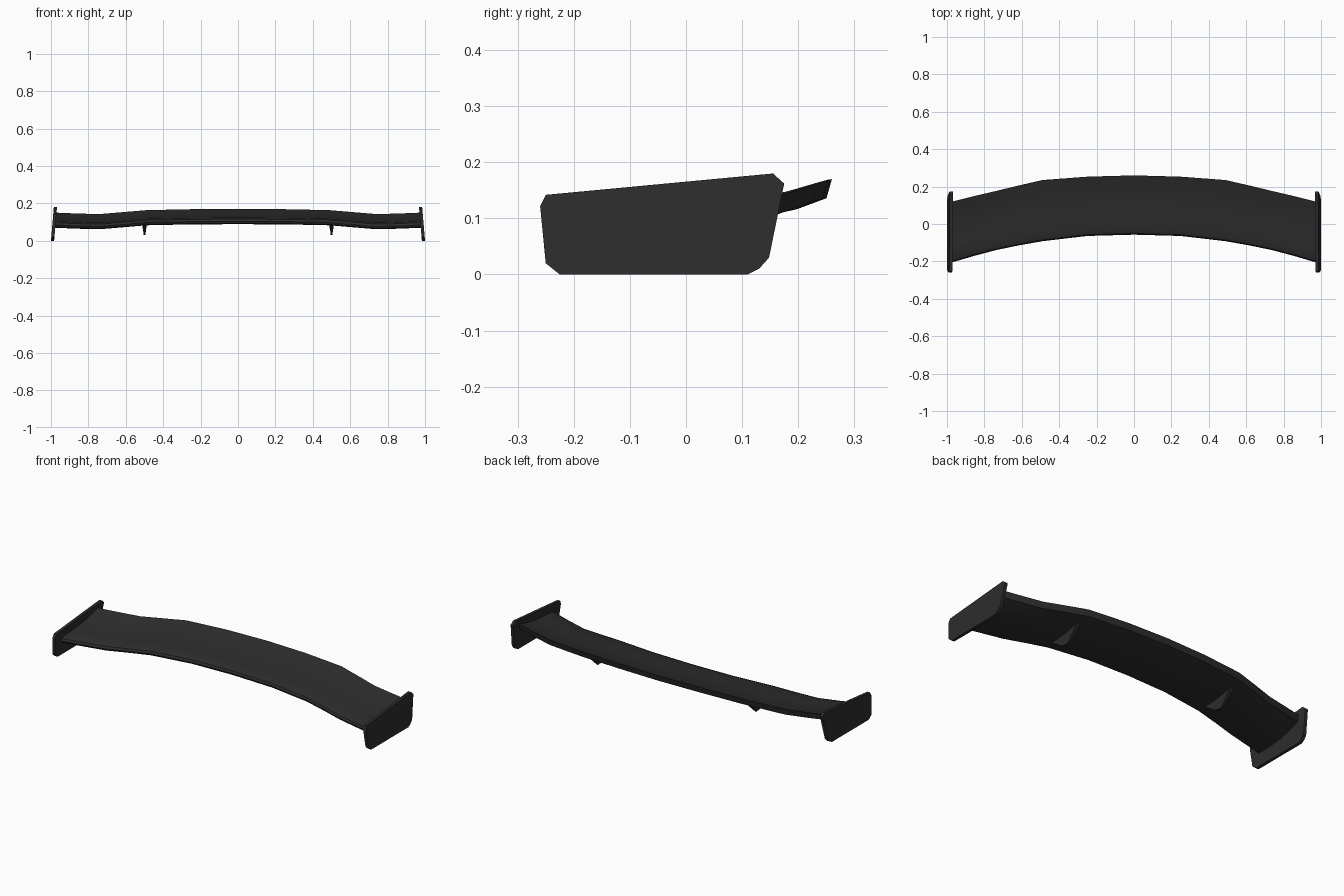
import bpy, bmesh

if "Cube" in bpy.data.objects:
    bpy.data.objects.remove(bpy.data.objects["Cube"])

black = bpy.data.materials.new("satin_black")
black.diffuse_color = (0.026, 0.026, 0.026, 1)
black.use_nodes = True
black.node_tree.nodes["Principled BSDF"].inputs["Base Color"].default_value = black.diffuse_color


def loft(name, rings, angle):
    """Skin a list of equal-length closed rings and cap both ends."""
    bm = bmesh.new()
    rows = [[bm.verts.new(p) for p in r] for r in rings]
    n = len(rows[0])
    for a, b in zip(rows, rows[1:]):
        for i in range(n):
            j = (i + 1) % n
            bm.faces.new((a[i], a[j], b[j], b[i]))
    bm.faces.new(rows[0])
    bm.faces.new(rows[-1][::-1])
    bmesh.ops.recalc_face_normals(bm, faces=bm.faces[:])
    me = bpy.data.meshes.new(name)
    bm.to_mesh(me)
    bm.free()
    me.materials.append(black)
    ob = bpy.data.objects.new(name, me)
    bpy.context.collection.objects.link(ob)
    bpy.ops.object.select_all(action='DESELECT')
    ob.select_set(True)
    bpy.context.view_layer.objects.active = ob
    bpy.ops.object.shade_smooth_by_angle(angle=angle)
    return ob


# Wing blade: section as (fraction of chord, height)
section = [(0, .104), (.02, .116), (.08, .124), (.3, .128), (.55, .135), (.8, .151),
           (1, .170), (.97, .136), (.8, .116), (.55, .099), (.3, .091), (.1, .089), (.02, .093)]
# Stations: x, leading edge y, trailing edge y, height shift
half = [(0, -.057, .26, 0), (.25, -.064, .253, -.001), (.49, -.092, .235, -.006),
        (.62, -.115, .205, -.017), (.74, -.14, .176, -.027), (.86, -.172, .148, -.024),
        (.979, -.207, .118, -.019)]
stations = [(-x, a, b, z) for x, a, b, z in half[:0:-1]] + half
loft("wing_blade",
     [[(x, a + s * (b - a), h + dz) for s, h in section] for x, a, b, dz in stations], 0.6)

# End plates: chamfered outline, leaning outward towards the bottom
outline = [(-.25, .142), (-.26, .122), (-.25, .02), (-.225, 0), (.11, 0), (.13, .01),
           (.148, .03), (.175, .162), (.155, .18)]
for side, label in ((-1, "left"), (1, "right")):
    rings = [[(side * (base - .085 * z), y, z) for y, z in outline] for base in (.983, 1.0)]
    loft(label + "_end_plate", rings, 0.5)

# Mounting fins: tapered blades hanging under the wing
for side, label in ((-1, "left"), (1, "right")):
    top = [(-.03, .1), (.17, .13)]
    rings = []
    for half_w, pts in ((.013, ((-.03, .10), (.17, .13))), (.012, ((-.03, .082), (.165, .108))),
                        (.004, ((.04, .035), (.085, .03)))):
        (y0, z0), (y1, z1) = pts
        cx = side * .5
        rings.append([(cx - half_w, y0, z0), (cx + half_w, y0, z0),
                      (cx + half_w, y1, z1), (cx - half_w, y1, z1)])
    loft(label + "_mounting_fin", rings, 0.5)
